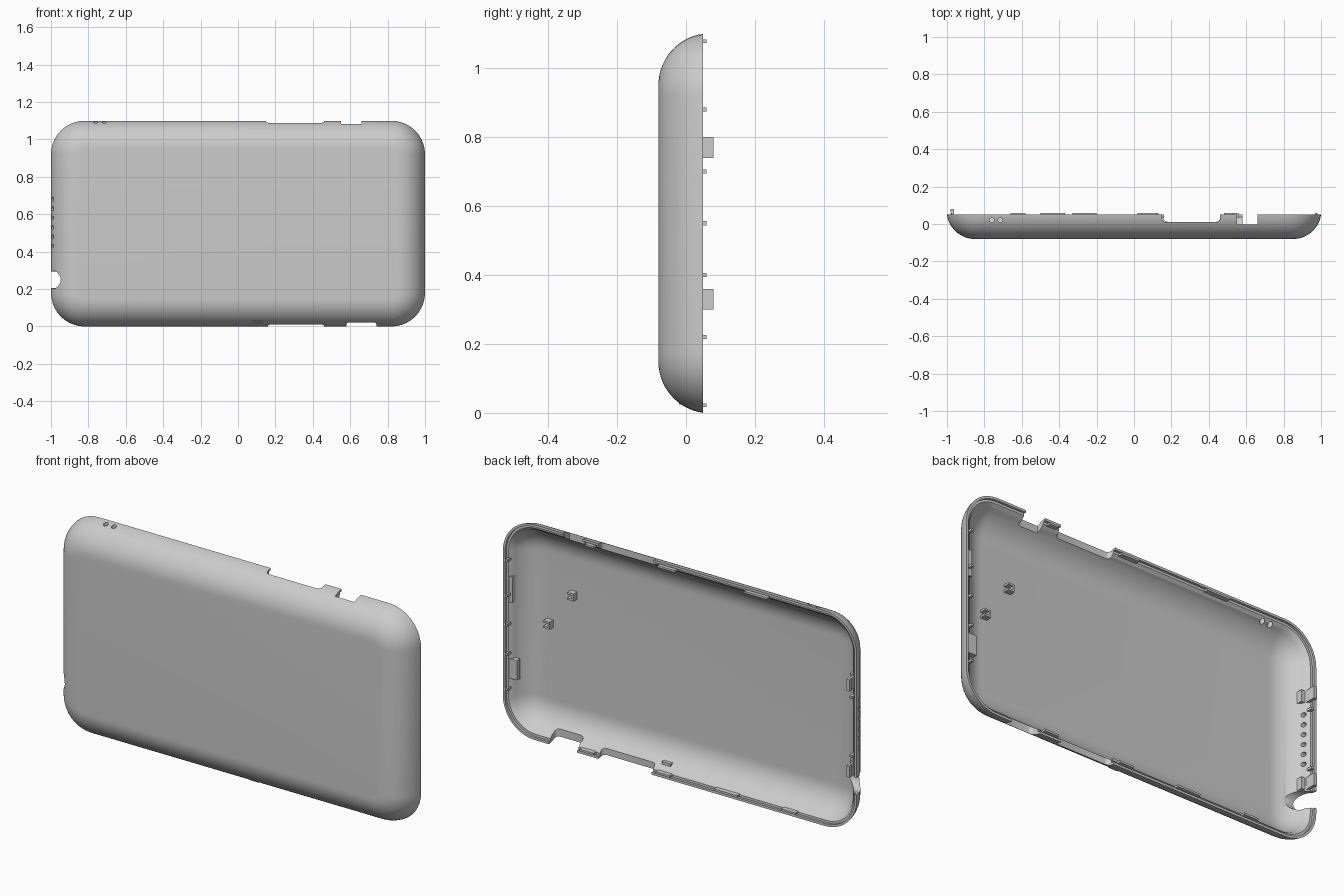
import bpy, bmesh, math
from mathutils import Vector, Matrix

cube = bpy.data.objects.get("Cube")
if cube:
    bpy.data.objects.remove(cube, do_unlink=True)

grey = bpy.data.materials.new("plain grey")
grey.use_nodes = True
grey.diffuse_color = (0.6, 0.6, 0.6, 1)
grey.node_tree.nodes["Principled BSDF"].inputs["Base Color"].default_value = (0.6, 0.6, 0.6, 1)

HX, HZ, MID = 1.0, 0.55, 0.55
RIM, BACK = 0.05, -0.08


def finish(name, bm):
    bmesh.ops.recalc_face_normals(bm, faces=bm.faces[:])
    mesh = bpy.data.meshes.new(name)
    bm.to_mesh(mesh)
    bm.free()
    mesh.materials.append(grey)
    obj = bpy.data.objects.new(name, mesh)
    bpy.context.collection.objects.link(obj)
    return obj


def box(name, x0, x1, y0, y1, z0, z1, bevel=0.0):
    bm = bmesh.new()
    size = Vector((x1 - x0, y1 - y0, z1 - z0))
    centre = Vector((x0 + x1, y0 + y1, z0 + z1)) / 2
    bmesh.ops.create_cube(bm, size=1, matrix=Matrix.Translation(centre) @ Matrix.Diagonal(size).to_4x4())
    if bevel:
        along_z = [e for e in bm.edges if abs(e.verts[0].co.z - e.verts[1].co.z) > 1e-4]
        bmesh.ops.bevel(bm, geom=along_z, offset=bevel, segments=4, profile=0.5, affect='EDGES')
    return finish(name, bm)


def rod(name, centre, radius, length, axis, sides=20):
    bm = bmesh.new()
    turn = Vector((0, 0, 1)).rotation_difference(Vector(axis)).to_matrix().to_4x4()
    bmesh.ops.create_cone(bm, cap_ends=True, segments=sides, radius1=radius, radius2=radius,
                          depth=length, matrix=Matrix.Translation(centre) @ turn)
    return finish(name, bm)


def wall_inset(y):
    # how far the curved side has moved in from the rim at depth y
    u = min(1, (0.07 - y) / 0.15)
    return max(0, 0.15 * (1 - math.sqrt(1 - u * u)) - 0.0013)


def ring(bm, inset, y, steps=10):
    r = max(0.18 - inset, 0.03)
    cx, cz = HX - inset - r, HZ - inset - r
    verts = []
    for q, (sx, sz) in enumerate([(1, 1), (-1, 1), (-1, -1), (1, -1)]):
        for i in range(steps + 1):
            a = (q + i / steps) * math.pi / 2
            verts.append(bm.verts.new((sx * cx + r * math.cos(a), y, MID + sz * cz + r * math.sin(a))))
    return verts


# Hollow tray: outer side, stepped rim, inner side
N = 14
outer = []
for i in range(N + 1):
    y = 0.07 - 0.15 * math.sin(math.pi / 2 - i / N * (math.pi / 2 - math.asin(0.02 / 0.15)))
    outer.append((wall_inset(y), y))
inner = [(d + 0.024, y + 0.02) for d, y in reversed(outer) if y < 0.015]
profile = outer + [(0.012, RIM), (0.012, 0.038), (0.024, 0.038)] + inner
bm = bmesh.new()
rings = [ring(bm, d, y) for d, y in profile]
for a, b in zip(rings, rings[1:]):
    for i in range(len(a)):
        j = (i + 1) % len(a)
        bm.faces.new((a[i], a[j], b[j], b[i]))
bm.faces.new(rings[0])
bm.faces.new(rings[-1])
shell = finish("back_shell", bm)

# Openings in the top, bottom and right edges
cutters = [
    box("top_long_cutter", 0.15, 0.46, 0.01, 0.2, 0.95, 1.2, 0.018),
    box("top_short_cutter", 0.55, 0.66, -0.002, 0.2, 0.95, 1.2),
    box("bottom_long_cutter", 0.16, 0.46, 0.012, 0.2, -0.1, 0.12, 0.018),
    box("bottom_short_cutter", 0.58, 0.74, -0.01, 0.2, -0.1, 0.12, 0.018),
    rod("socket_cutter", (-1, 0.003, 0.25), 0.048, 0.24, (1, 0, 0), 32),
    box("socket_slot_cutter", -1.1, -0.9, 0.02, 0.2, 0.207, 0.293),
]
for x in (-0.76, -0.715):
    cutters.append(rod("top_hole_cutter", (x, 0.02, 1.08), 0.012, 0.16, (0, 0, 1)))
for i in range(6):
    cutters.append(rod("speaker_hole_cutter", (-0.98, 0.015, 0.43 + i * 0.05), 0.011, 0.16, (1, 0, 0)))
bpy.context.view_layer.objects.active = shell
for c in cutters:
    c.hide_render = True
    mod = shell.modifiers.new("opening", 'BOOLEAN')
    mod.operation, mod.solver, mod.object = 'DIFFERENCE', 'EXACT', c
    bpy.ops.object.modifier_apply(modifier=mod.name)
    bpy.data.objects.remove(c, do_unlink=True)

# Thin snap tabs standing just above the rim
for x0, x1 in [(-0.5, -0.37), (0.02, 0.12), (0.48, 0.53)]:
    box("top_snap_tab", x0, x1, 0.02, 0.06, 1.073, 1.083)
for x0, x1 in [(-0.66, -0.58), (-0.33, -0.2), (0.05, 0.13), (0.48, 0.56)]:
    box("bottom_snap_tab", x0, x1, 0.02, 0.06, 0.017, 0.027)
for z in (0.22, 0.40, 0.55, 0.70, 0.88):
    box("left_snap_tab", 0.968, 0.98, 0.02, 0.06, z - 0.006, z + 0.006)
for z in (0.40, 0.70):
    box("right_snap_tab", -0.98, -0.965, 0.02, 0.058, z - 0.006, z + 0.006)

# Tall hooks on the right wall, blocks on the left wall
for z in (0.30, 0.74):
    box("hook_stem", -0.975, -0.962, 0.0, 0.08, z, z + 0.06)
    box("hook_lip", -0.98, -0.962, 0.065, 0.08, z, z + 0.06)
    box("hook_foot", -0.965, -0.94, -0.01, 0.02, z, z + 0.06)
box("left_lower_block", 0.93, 0.975, 0.01, 0.036, 0.27, 0.37)
box("left_upper_rib", 0.955, 0.975, 0.01, 0.036, 0.66, 0.79)
box("bottom_inner_block", 0.08, 0.13, -0.02, 0.01, 0.025, 0.06)

# Small U-shaped posts on the floor
for x, z in [(0.81, 0.56), (0.675, 0.74)]:
    for side in (-1, 1):
        box("post_wall", x - 0.018, x + 0.018, -0.062, -0.03,
            z + side * 0.014 - 0.005, z + side * 0.014 + 0.005)
    box("post_web", x - 0.018, x - 0.008, -0.062, -0.03, z - 0.014, z + 0.014)

bpy.ops.object.select_all(action='DESELECT')
shell.select_set(True)
bpy.context.view_layer.objects.active = shell
bpy.ops.object.shade_smooth_by_angle(angle=math.radians(30))
